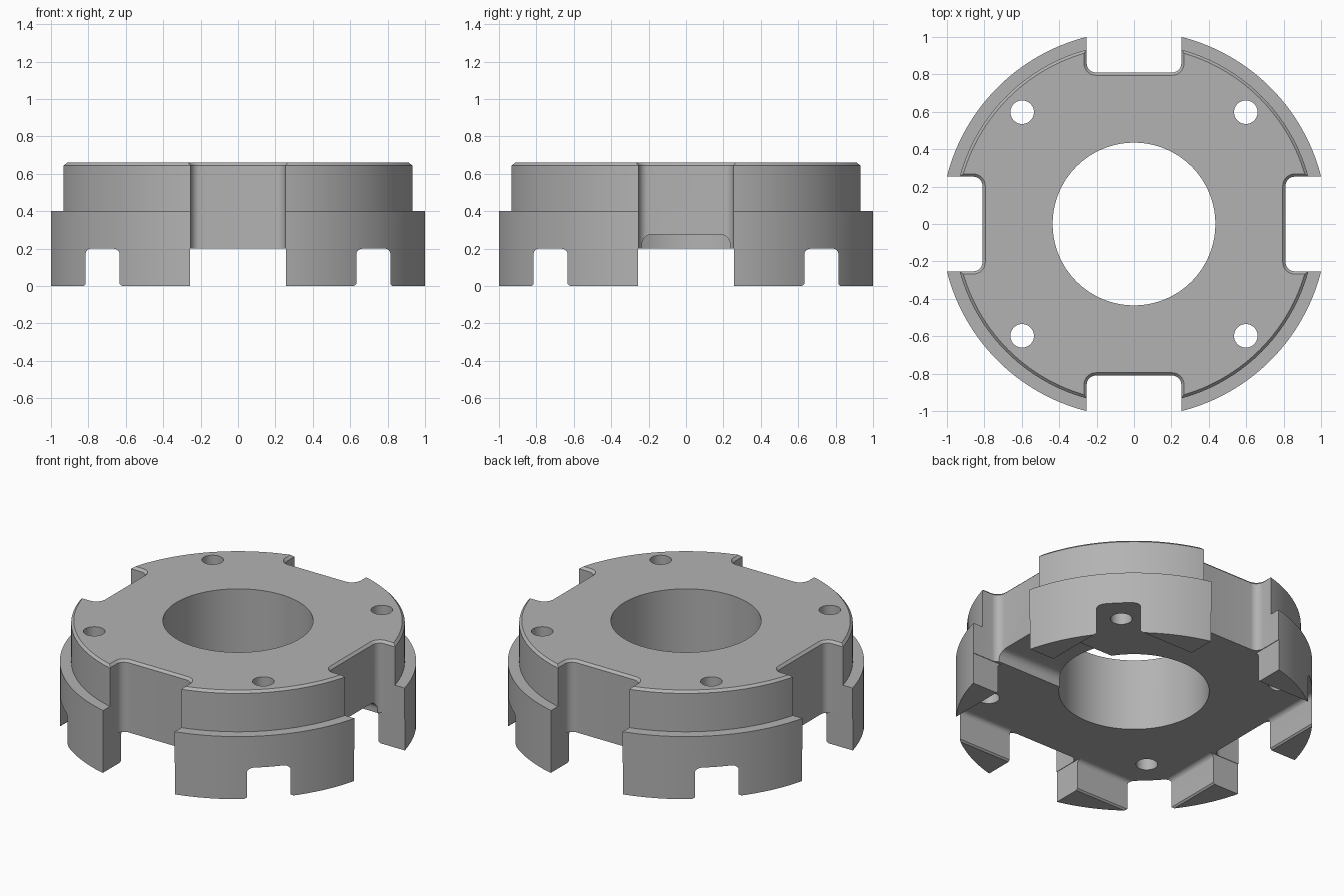
import bpy, bmesh
from math import sin, cos, pi, radians
from mathutils import Matrix, Vector

if "Cube" in bpy.data.objects:
    bpy.data.objects.remove(bpy.data.objects["Cube"])

TOP, STEP, FLOOR = 0.66, 0.4, 0.2      # heights of top face, ledge and underside
CHAMFER = 0.015
WALL, HALF, FILLET = 0.81, 0.253, 0.05  # notch depth, half width, corner radius

metal = bpy.data.materials.new("plain grey")
metal.use_nodes = True
grey = (0.45, 0.45, 0.45, 1)
metal.diffuse_color = grey
metal.node_tree.nodes["Principled BSDF"].inputs["Base Color"].default_value = grey


def arc(cx, cy, r, start, end, steps):
    angles = [radians(start + (end - start) * i / steps) for i in range(steps + 1)]
    return [(cx + r * cos(a), cy + r * sin(a)) for a in angles]


def circle(r, z, sides, cx=0, cy=0):
    return [(x, y, z) for x, y in arc(cx, cy, r, 0, 360, sides)[:-1]]


def square(r, z):
    return [(x, y, z) for x, y in ((-r, -r), (r, -r), (r, r), (-r, r))]


def notch(z, grow=0):
    """Outline of one edge notch with rounded inner corners."""
    r, c = FILLET + grow, WALL + FILLET
    side = arc(c, HALF - FILLET, r, 90, 180, 8)
    half = [(1.3, HALF + grow)] + side
    return [(x, y, z) for x, y in half + [(x, -y) for x, y in reversed(half)]]


def loft(name, rings, turn=0):
    """Closed solid skinned through rings of equal point count."""
    bm = bmesh.new()
    rows = [[bm.verts.new(p) for p in ring] for ring in rings]
    n = len(rows[0])
    for a, b in zip(rows, rows[1:]):
        for i in range(n):
            j = (i + 1) % n
            bm.faces.new((a[i], a[j], b[j], b[i]))
    bm.faces.new(rows[0])
    bm.faces.new(rows[-1])
    bmesh.ops.recalc_face_normals(bm, faces=bm.faces)
    bm.transform(Matrix.Rotation(turn, 4, 'Z'))
    mesh = bpy.data.meshes.new(name)
    bm.to_mesh(mesh)
    bm.free()
    mesh.materials.append(metal)
    obj = bpy.data.objects.new(name, mesh)
    bpy.context.collection.objects.link(obj)
    return obj


# Stepped disc with a chamfered upper rim
body = loft("slotted_ring_body", [circle(r, z, 160) for r, z in (
    (1.032, 0), (1.032, STEP), (0.966, STEP),
    (0.966, TOP - CHAMFER), (0.966 - CHAMFER, TOP))])

cutters = []

# Four edge notches, flared by the chamfer at the top
for k in range(4):
    cutters.append(loft("notch_cutter", [
        notch(-0.1), notch(TOP - CHAMFER), notch(TOP, CHAMFER),
        notch(TOP + 0.04, CHAMFER + 0.04)], k * pi / 2))

# Square underside recess with a filleted ceiling, leaving the legs
recess = [(0.825, -0.1), (0.825, 0), (0.815, 0.01)]
recess += arc(0.785, FLOOR - 0.03, 0.03, 0, 80, 6) + [(0.785, FLOOR)]
cutters.append(loft("recess_cutter", [square(r, z) for r, z in recess]))

# Flat underside across the notches
for k in range(2):
    outline = [(-1.2, -0.256), (1.2, -0.256), (1.2, 0.256), (-1.2, 0.256)]
    cutters.append(loft("underside_cutter", [
        [(x, y, z) for x, y in outline] for z in (-0.1, FLOOR)], k * pi / 2))

# Rounded channel under the left side, from the notch to the centre
half = [(0.235, 0.1)] + arc(0.185, 0.225, 0.05, 0, 90, 8)
channel = half + [(-y, z) for y, z in reversed(half)]
cutters.append(loft("channel_cutter", [[(x, y, z) for y, z in channel] for x in (0, 0.9)]))

# Central bore and four bolt holes
cutters.append(loft("bore_cutter", [circle(0.435, z, 128) for z in (-0.1, 1)]))
for sx in (-1, 1):
    for sy in (-1, 1):
        cutters.append(loft("bolt_hole_cutter", [
            circle(0.063, z, 40, sx * 0.598, sy * 0.598) for z in (-0.1, 1)]))

bpy.context.view_layer.objects.active = body
body.select_set(True)
for cutter in cutters:
    cutter.hide_render = True
    cut = body.modifiers.new("cut", 'BOOLEAN')
    cut.operation, cut.solver, cut.object = 'DIFFERENCE', 'EXACT', cutter
    bpy.ops.object.modifier_apply(modifier=cut.name)
    bpy.data.objects.remove(cutter)

bpy.ops.object.shade_smooth_by_angle(angle=radians(30))
